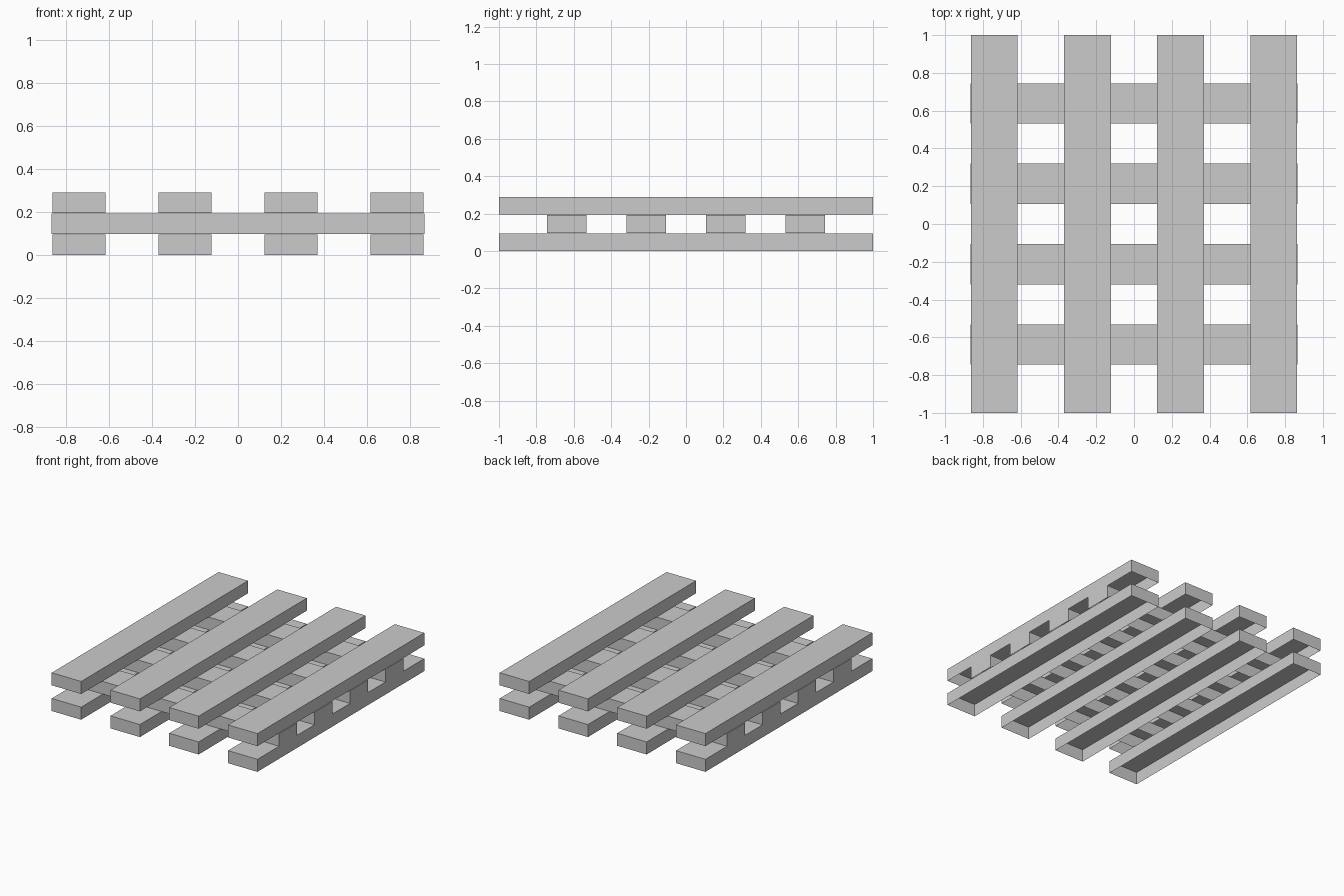
import bpy, bmesh

if "Cube" in bpy.data.objects:
    bpy.data.objects.remove(bpy.data.objects["Cube"])


def board(name, x, y, z, sx, sy, sz):
    """Plank centred on x, y with its base at z; the underside is left open."""
    bm = bmesh.new()
    bmesh.ops.create_cube(bm, size=1)
    under = [f for f in bm.faces if f.normal.z < -0.5]
    bmesh.ops.delete(bm, geom=under, context='FACES_ONLY')
    for v in bm.verts:
        v.co.x = x + v.co.x * sx
        v.co.y = y + v.co.y * sy
        v.co.z = z + (v.co.z + 0.5) * sz
    mesh = bpy.data.meshes.new(name)
    bm.to_mesh(mesh)
    bm.free()
    obj = bpy.data.objects.new(name, mesh)
    bpy.context.collection.objects.link(obj)


for i in range(4):
    k = i - 1.5
    # long slats, lower and upper layers
    board(f"bottom_slat_{i + 1}", k * 0.493, 0, 0, 0.247, 2.0, 0.095)
    board(f"top_slat_{i + 1}", k * 0.493, 0, 0.195, 0.247, 2.0, 0.095)
    # cross boards between the layers
    board(f"cross_board_{i + 1}", 0, k * 0.425, 0.097, 1.732, 0.213, 0.096)
